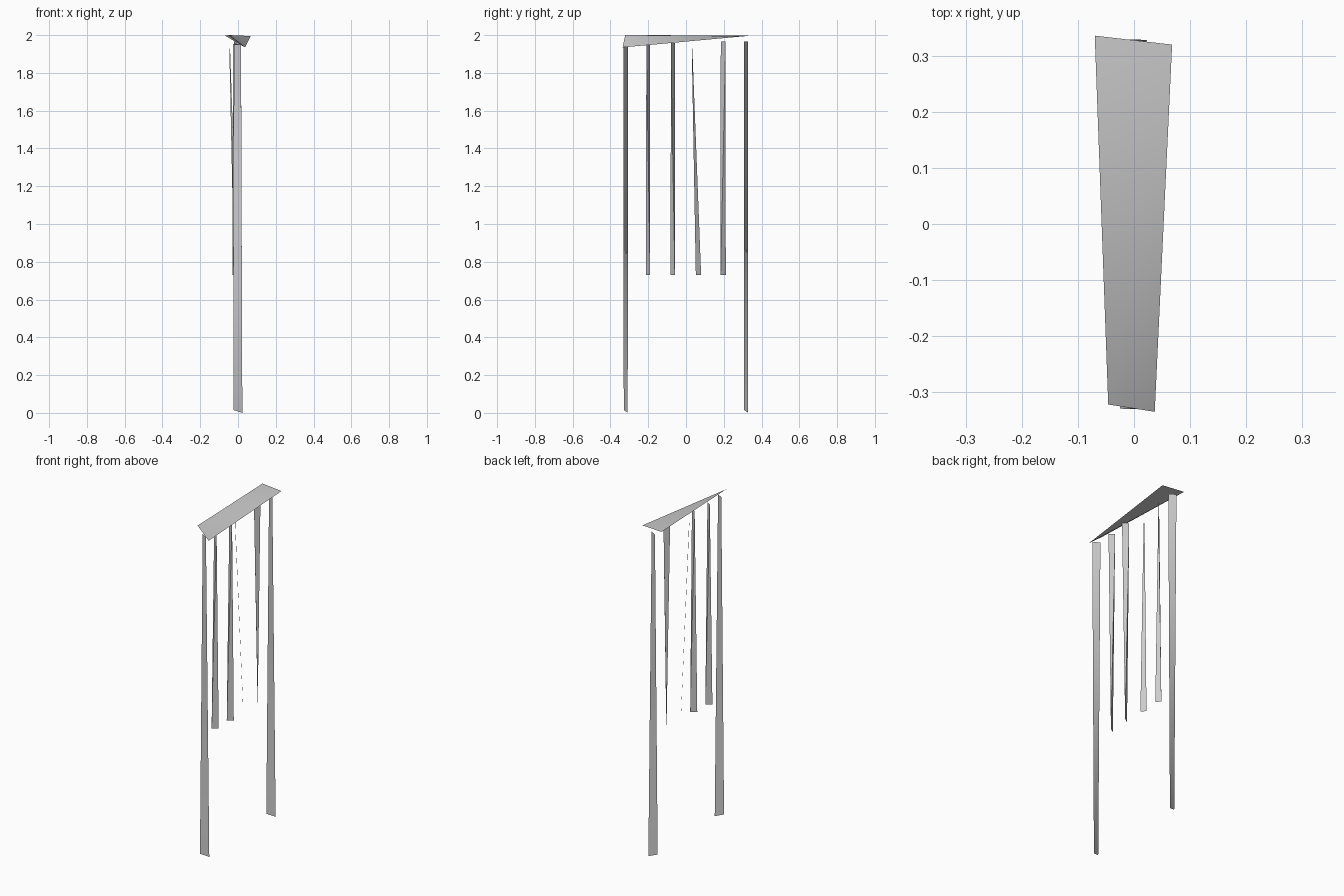
import bpy
import bmesh
import math
from mathutils import Vector

if "Cube" in bpy.data.objects:
    bpy.data.objects.remove(bpy.data.objects["Cube"])


def wedge(name, a0, a1, b0, b1):
    """Thin bar pinched flat to edge a0-a1 at one end and to edge b0-b1 at the other."""
    bm = bmesh.new()
    v = [bm.verts.new(p) for p in (a0, a1, b0, b1)]
    for f in ((0, 1, 2), (0, 1, 3), (2, 3, 0), (2, 3, 1)):
        bm.faces.new([v[i] for i in f])
    bmesh.ops.recalc_face_normals(bm, faces=bm.faces)
    mesh = bpy.data.meshes.new(name)
    bm.to_mesh(mesh)
    bm.free()
    obj = bpy.data.objects.new(name, mesh)
    bpy.context.collection.objects.link(obj)
    # Round the broad sides, keep the thin rims crisp
    mesh.shade_smooth()
    mesh.set_sharp_from_angle(angle=math.radians(65))
    return obj


def slat(name, bottom, bottom_span, top, top_span, tilt=0.0):
    """Upright bar from a centre and a horizontal (dx, dy) span at each end."""
    def ends(centre, span, dz):
        half = Vector((span[0], span[1], -dz)) / 2
        return Vector(centre) - half, Vector(centre) + half
    return wedge(name, *ends(bottom, bottom_span, tilt), *ends(top, top_span, 0.0))


# Top rail: flat at the back, tilted down to the right at the front
wedge("top_rail", (-0.046, -0.322, 2.0), (0.037, -0.335, 1.935),
      (-0.07, 0.336, 1.998), (0.068, 0.32, 1.995))

# Long end posts, their flat ends crossing each other
for name, y, top in (("front_post", -0.319, 1.95), ("back_post", 0.318, 1.967)):
    slat(name, (-0.001, y, 0.008), (0.048, 0.021),
         (-0.003, y, top), (0.038, -0.023), tilt=0.015)

# Short hanging slats
slat("slat_1", (-0.013, -0.201, 0.73), (0.032, 0.022),
     (-0.012, -0.2, 1.952), (0.030, -0.020))
slat("slat_2", (-0.003, -0.07, 0.73), (0.032, 0.022),
     (0.0, -0.07, 1.957), (0.033, -0.021))
slat("slat_3", (-0.011, 0.066, 0.73), (0.0195, -0.028),
     (-0.044, 0.032, 1.93), (0.004, -0.003))
slat("slat_4", (-0.006, 0.197, 0.73), (0.02, -0.027),
     (-0.009, 0.197, 1.966), (0.026, 0.026))
